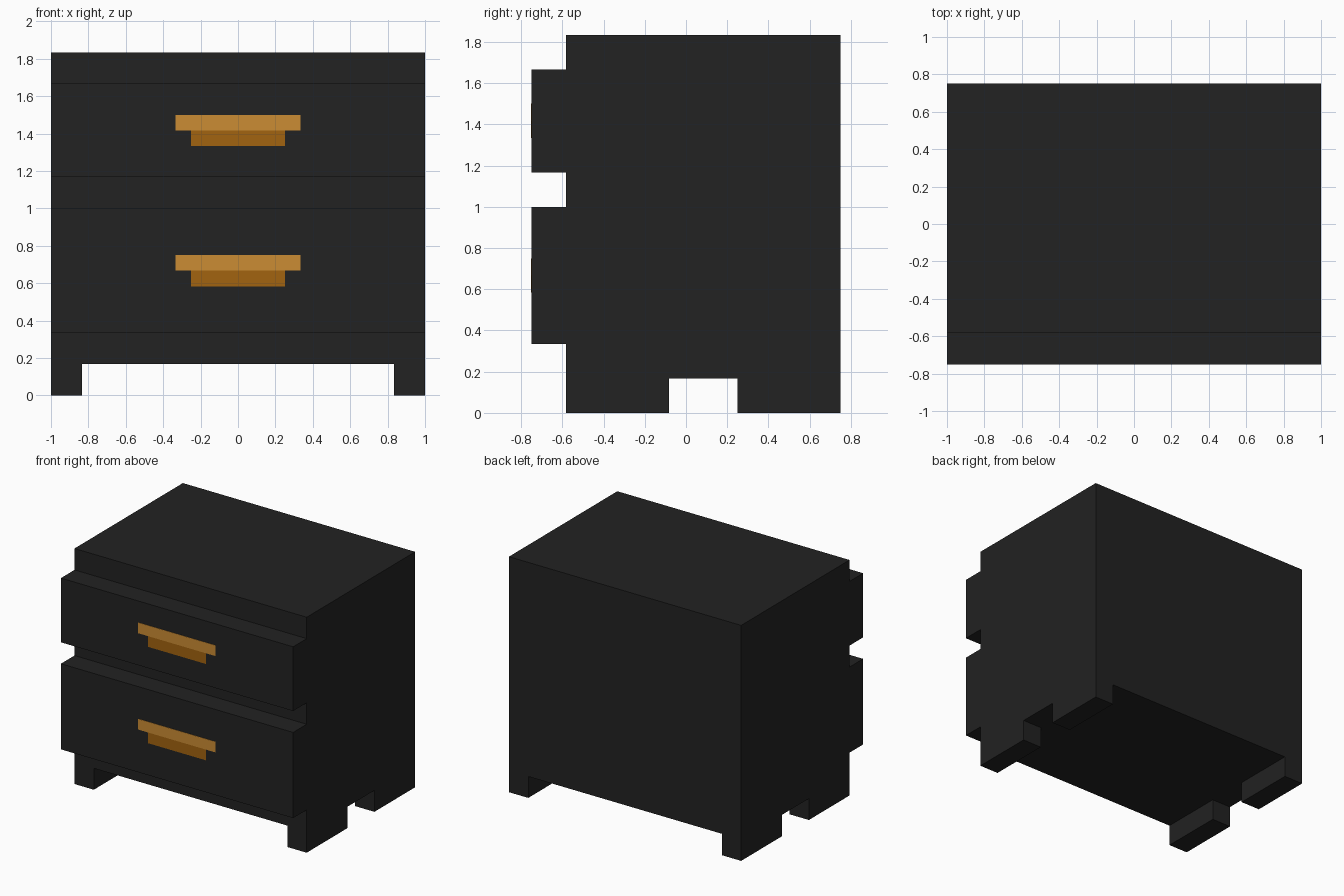
import bpy
import bmesh

if "Cube" in bpy.data.objects:
    bpy.data.objects.remove(bpy.data.objects["Cube"])

U = 1 / 12  # the model sits on a grid of twelfths


def material(name, rgb):
    m = bpy.data.materials.new(name)
    m.diffuse_color = (*rgb, 1)
    m.use_nodes = True
    m.node_tree.nodes["Principled BSDF"].inputs["Base Color"].default_value = m.diffuse_color
    return m


BLACK = material("charcoal black", (0.016, 0.016, 0.016))
GOLD = material("light gold", (0.597, 0.262, 0.034))
BRONZE = material("dark gold", (0.361, 0.127, 0.0052))


def box(name, x, y, z, mat):
    """Box from (min, max) ranges given in grid units."""
    bm = bmesh.new()
    bmesh.ops.create_cube(bm, size=1)
    for v in bm.verts:
        v.co = [r[1 if c > 0 else 0] * U for c, r in zip(v.co, (x, y, z))]
    mesh = bpy.data.meshes.new(name)
    bm.to_mesh(mesh)
    bm.free()
    mesh.materials.append(mat)
    obj = bpy.data.objects.new(name, mesh)
    bpy.context.collection.objects.link(obj)
    return obj


# Cabinet body
box("cabinet_body", (-12, 12), (-7, 9), (2, 22), BLACK)

# Four feet
for side, x in (("left", (-12, -10)), ("right", (10, 12))):
    box(f"front_{side}_foot", x, (-7, -1), (0, 2), BLACK)
    box(f"back_{side}_foot", x, (3, 9), (0, 2), BLACK)

# Drawer fronts, each with a flat two-tone handle
PLATE = (-9.03, -9)
for level, z, top in (("lower", (4, 12), 9), ("upper", (14, 20), 18)):
    box(f"{level}_drawer", (-12, 12), (-9, -7), z, BLACK)
    box(f"{level}_handle_bar", (-4, 4), PLATE, (top - 1, top), GOLD)
    box(f"{level}_handle_lip", (-3, 3), PLATE, (top - 2, top - 1), BRONZE)
